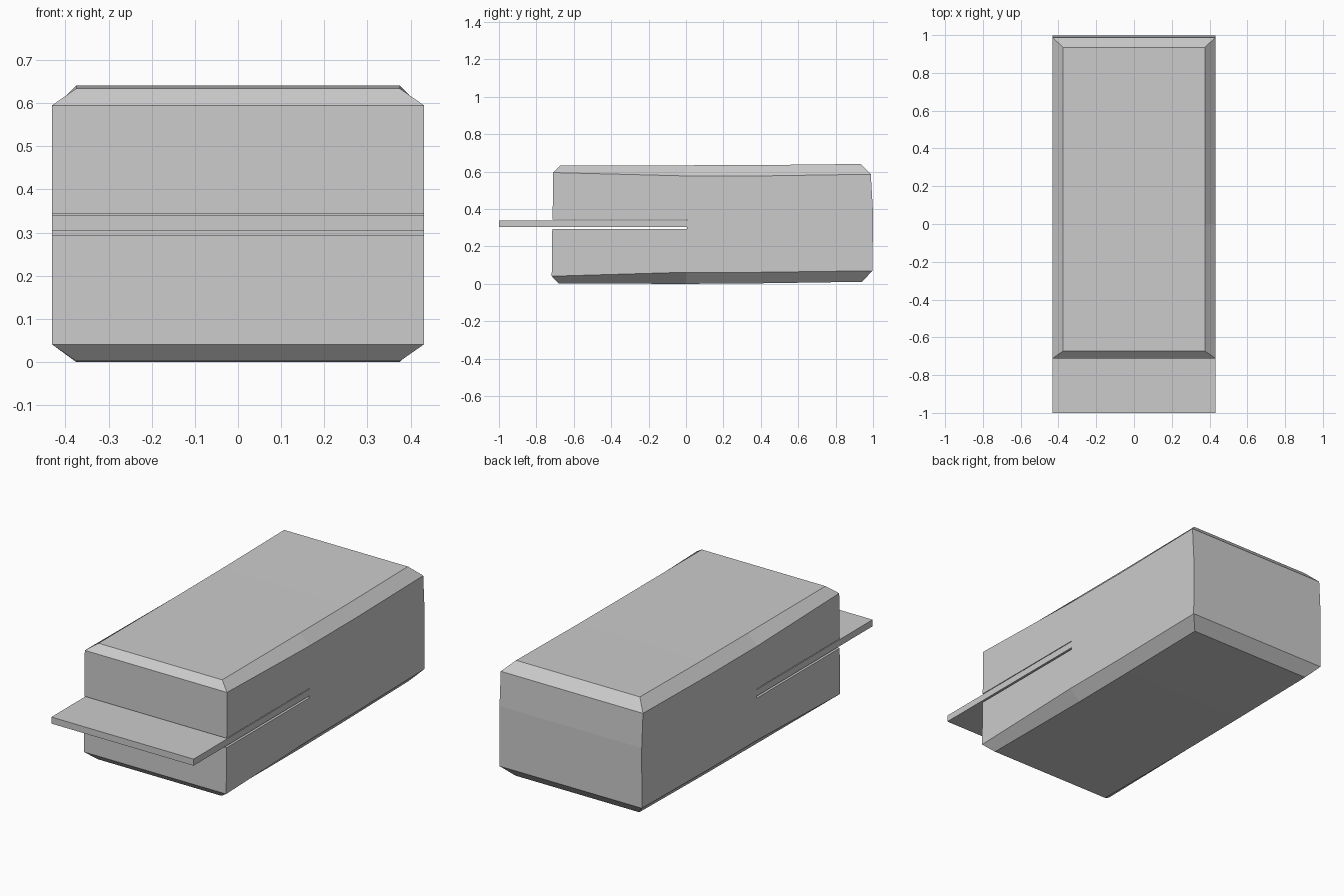
import bpy, bmesh

if "Cube" in bpy.data.objects:
    bpy.data.objects.remove(bpy.data.objects["Cube"])

HALF = 0.431      # half width of the body
INSET = 0.375     # half width of the chamfered top and bottom

# Rim and chamfered deck lines as (y, z), front to back
TOP_RIM = [(-0.711, 0.595), (0.0, 0.577), (0.4, 0.577), (0.988, 0.586)]
TOP_DECK = [(-0.672, 0.634), (0.0, 0.634), (0.4, 0.635), (0.935, 0.641)]
LOW_RIM = [(-0.718, 0.041), (0.0, 0.062), (0.4, 0.062), (0.998, 0.070)]
LOW_DECK = [(-0.680, 0.002), (0.0, 0.0), (0.4, 0.003), (0.940, 0.011)]
BACK = [(0.999, 0.4)]
SLOT = [(-0.713, 0.344), (0.005, 0.344), (0.005, 0.293), (-0.715, 0.293)]


def finish(bm, name):
    bmesh.ops.remove_doubles(bm, verts=bm.verts, dist=1e-5)
    bmesh.ops.recalc_face_normals(bm, faces=bm.faces)
    mesh = bpy.data.meshes.new(name)
    bm.to_mesh(mesh)
    bm.free()
    obj = bpy.data.objects.new(name, mesh)
    bpy.context.collection.objects.link(obj)
    return obj


def row(bm, line, x):
    return [bm.verts.new((x, y, z)) for y, z in line]


def add_walls(bm, outline, skip):
    """Extrude a side outline across x, leaving out edges in the skip set."""
    left, right = row(bm, outline, -HALF), row(bm, outline, HALF)
    bm.faces.new(left)
    bm.faces.new(right)
    n = len(outline)
    for i in range(n):
        j = (i + 1) % n
        if i not in skip:
            bm.faces.new((left[i], left[j], right[j], right[i]))


def add_deck(bm, rim, deck):
    """Close the top or bottom with a deck and chamfers on all four sides."""
    rows = [row(bm, rim, -HALF), row(bm, deck, -INSET),
            row(bm, deck, INSET), row(bm, rim, HALF)]
    for a, b in zip(rows, rows[1:]):
        for i in range(len(a) - 1):
            bm.faces.new((a[i], a[i + 1], b[i + 1], b[i]))
    for end in (0, -1):
        bm.faces.new([r[end] for r in rows])


# Main body: slotted side profile with chamfered top and bottom
bm = bmesh.new()
outline = LOW_RIM + BACK + TOP_RIM[::-1] + SLOT
add_walls(bm, outline, {0, 1, 2, 5, 6, 7})
add_deck(bm, TOP_RIM, TOP_DECK)
add_deck(bm, LOW_RIM, LOW_DECK)
finish(bm, "body")

# Flat plate sliding in the front slot
bm = bmesh.new()
add_walls(bm, [(-1.0, 0.304), (0.005, 0.304), (0.005, 0.340), (-1.0, 0.340)], set())
finish(bm, "slot_plate")
